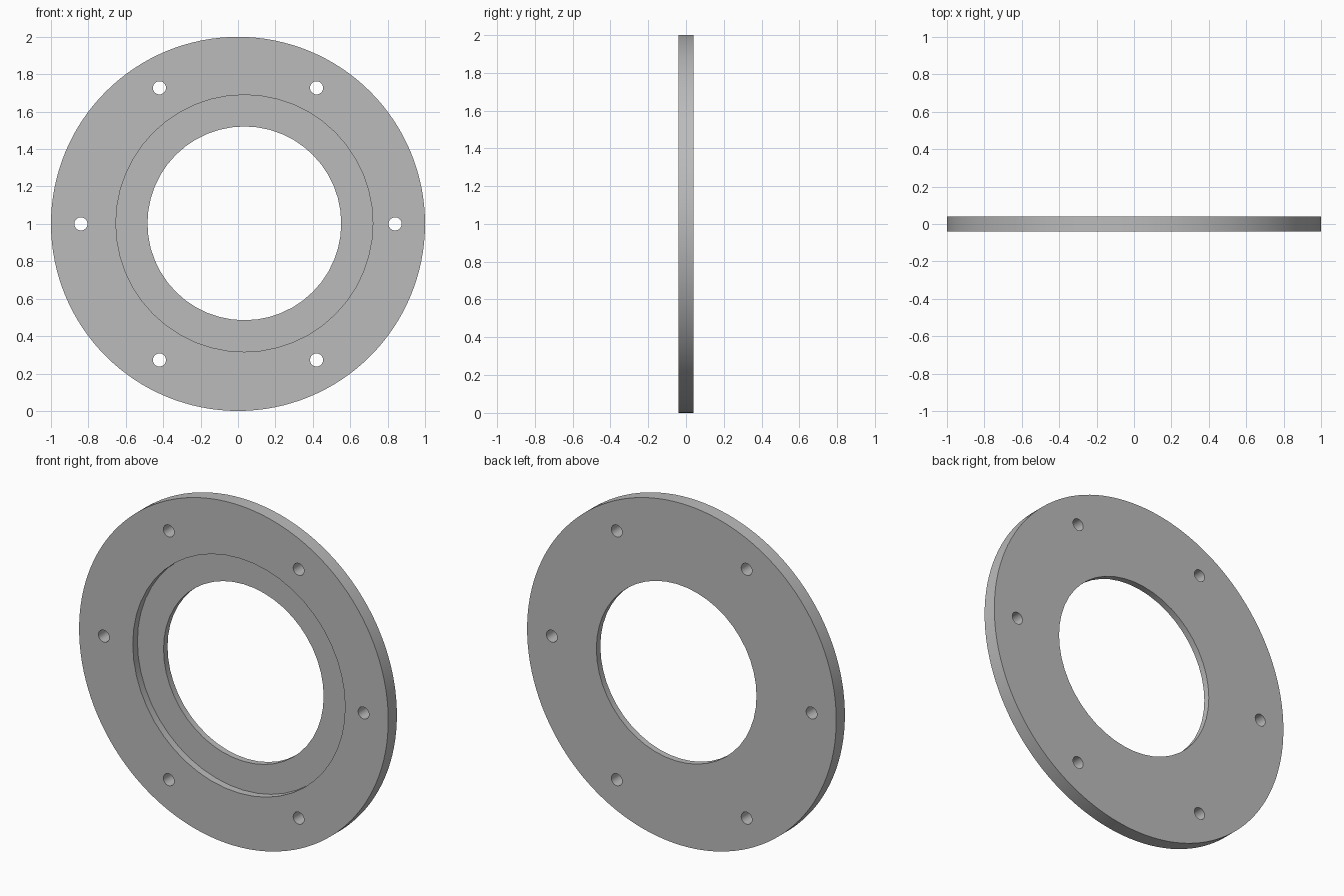
import bpy
import math

cube = bpy.data.objects.get("Cube")
if cube:
    bpy.data.objects.remove(cube, do_unlink=True)

THICK = 0.08
RECESS_DEPTH = 0.043
BORE_X = 0.034           # bore and recess sit slightly off centre
BOLT_CIRCLE = 0.84
BOLT_COUNT = 6

grey = bpy.data.materials.new("plain grey")
grey.use_nodes = True
colour = (0.5, 0.5, 0.5, 1)
grey.diffuse_color = colour
grey.node_tree.nodes["Principled BSDF"].inputs["Base Color"].default_value = colour


def disc(name, radius, x, z, y_front, y_back, sides):
    """Cylinder lying along y between two depths."""
    bpy.ops.mesh.primitive_cylinder_add(
        vertices=sides, radius=radius, depth=y_back - y_front,
        location=(x, (y_front + y_back) / 2, z), rotation=(math.pi / 2, 0, 0))
    ob = bpy.context.object
    ob.name = name
    ob.data.materials.append(grey)
    return ob


def cut(target, cutter):
    """Subtract the cutter from the target, then remove it."""
    mod = target.modifiers.new("cut", 'BOOLEAN')
    mod.operation = 'DIFFERENCE'
    mod.solver = 'EXACT'
    mod.object = cutter
    cutter.hide_render = True
    bpy.context.view_layer.objects.active = target
    bpy.ops.object.modifier_apply(modifier=mod.name)
    bpy.data.objects.remove(cutter, do_unlink=True)


# Flange plate
half = THICK / 2
flange = disc("flange_plate", 1, 0, 1, -half, half, 128)

# Front recess and through bore
cut(flange, disc("recess_cutter", 0.687, BORE_X, 1.003, -THICK, -half + RECESS_DEPTH, 48))
cut(flange, disc("bore_cutter", 0.518, BORE_X, 1.003, -THICK, THICK, 48))

# Bolt holes
for i in range(BOLT_COUNT):
    a = math.tau * i / BOLT_COUNT
    cut(flange, disc("bolt_cutter", 0.035, BOLT_CIRCLE * math.cos(a),
                     1 + BOLT_CIRCLE * math.sin(a), -THICK, THICK, 32))

# Smooth walls with crisp rims
bpy.ops.object.select_all(action='DESELECT')
flange.select_set(True)
bpy.context.view_layer.objects.active = flange
bpy.ops.object.shade_smooth_by_angle(angle=math.radians(30))
